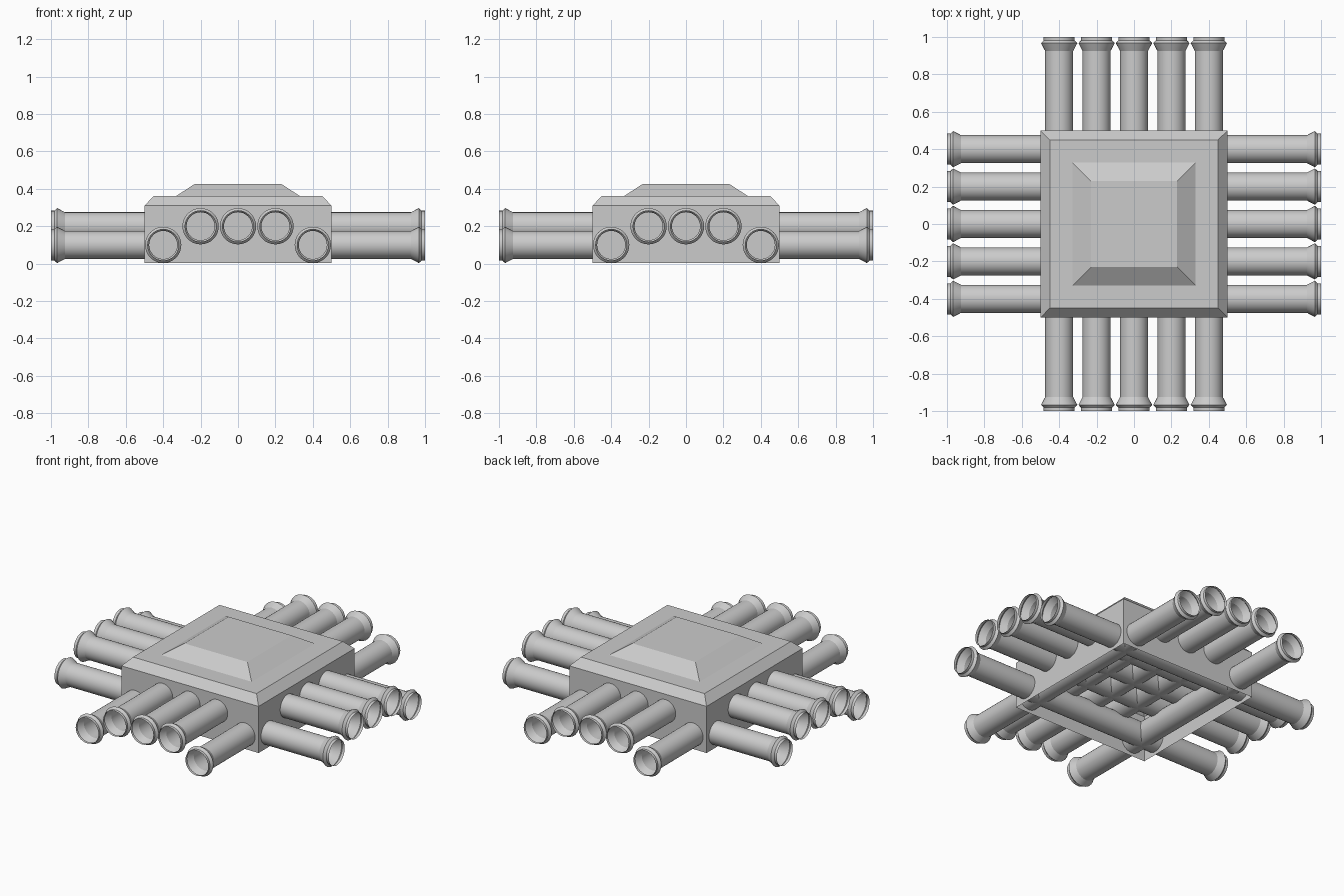
import bpy
import bmesh
import math
from mathutils import Matrix

if "Cube" in bpy.data.objects:
    bpy.data.objects.remove(bpy.data.objects["Cube"])


def lathe(name, profile, sides, phase=0.0, cap_top=False):
    """Stack rings of (radius, height) around z into an open shell."""
    bm = bmesh.new()
    rings = []
    for r, z in profile:
        rings.append([bm.verts.new((r * math.cos(phase + math.tau * i / sides),
                                    r * math.sin(phase + math.tau * i / sides), z))
                      for i in range(sides)])
    for a, b in zip(rings, rings[1:]):
        for i in range(sides):
            j = (i + 1) % sides
            bm.faces.new((a[i], a[j], b[j], b[i]))
    if cap_top:
        bm.faces.new(rings[-1])
    mesh = bpy.data.meshes.new(name)
    bm.to_mesh(mesh)
    bm.free()
    obj = bpy.data.objects.new(name, mesh)
    bpy.context.collection.objects.link(obj)
    return obj


# Square hull: open underneath, chamfered shoulder, raised roof panel
hull_profile = [(0.50, 0.003), (0.50, 0.31), (0.45, 0.362),
                (0.33, 0.362), (0.23, 0.427)]
lathe("hull", [(h * math.sqrt(2), z) for h, z in hull_profile], 4,
      math.pi / 4, cap_top=True)

# Tube with a flared collar at each open end
half = [(0.075, 0.925), (0.097, 0.967), (0.083, 0.982), (0.083, 1.0)]
tube_profile = [(r, -z) for r, z in reversed(half)] + half
master = lathe("tube", tube_profile, 32)
bpy.context.view_layer.objects.active = master
master.select_set(True)
bpy.ops.object.shade_smooth_by_angle(angle=math.radians(25))
mesh = master.data
bpy.data.objects.remove(master)

# Five tubes in each direction run right through the hull, outer ones lower
directions = {"side": Matrix.Rotation(math.pi / 2, 4, 'Y'),
              "front": Matrix.Rotation(math.pi / 2, 4, 'X')}
for label, turn in directions.items():
    for i in range(-2, 3):
        z = 0.1 if abs(i) == 2 else 0.2
        place = (0, i * 0.2, z) if label == "side" else (i * 0.2, 0, z)
        tube = bpy.data.objects.new(f"{label}_tube_{i + 3}", mesh)
        tube.matrix_world = Matrix.Translation(place) @ turn
        bpy.context.collection.objects.link(tube)
